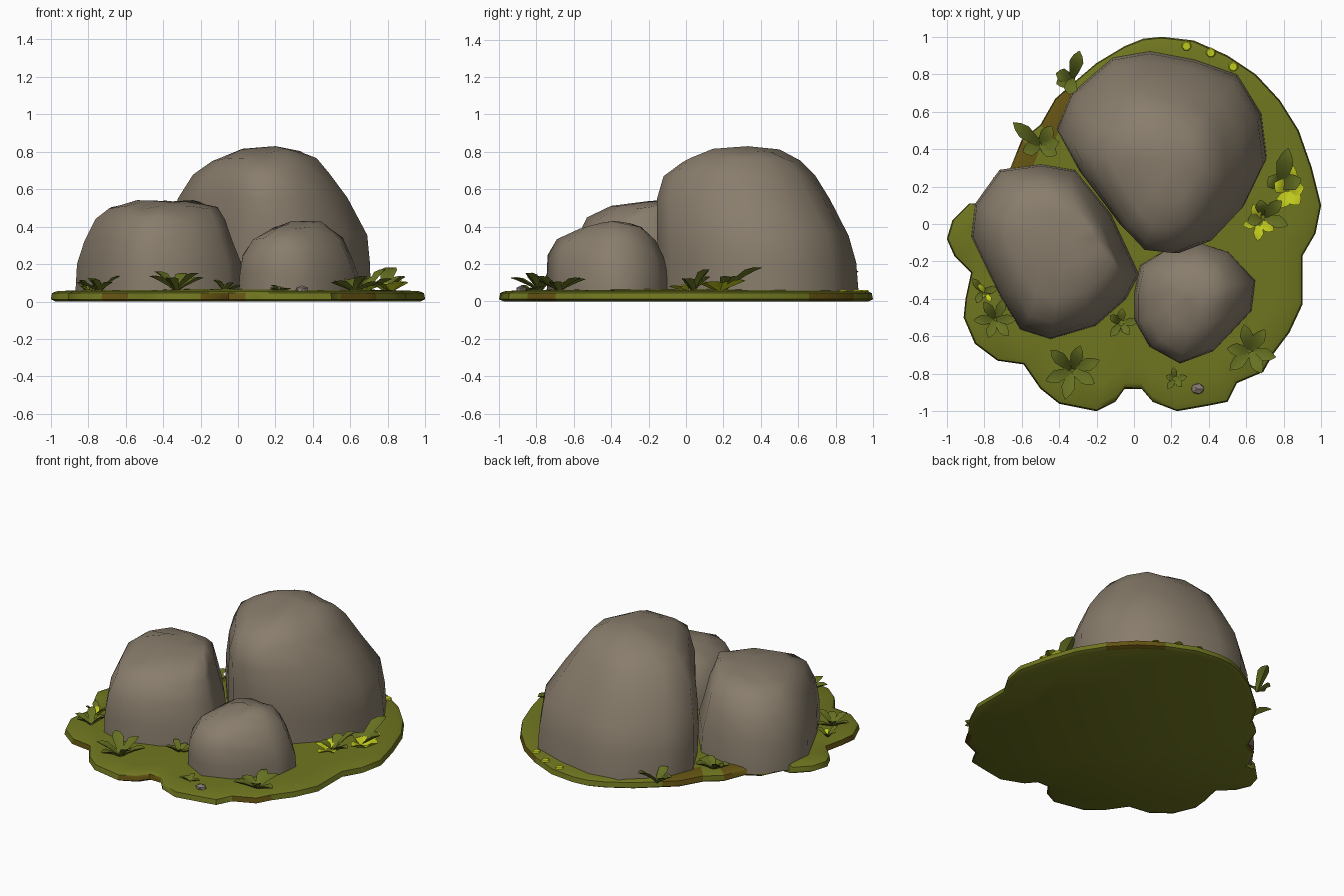
import bpy, bmesh, math, random
from mathutils import Vector

if "Cube" in bpy.data.objects:
    bpy.data.objects.remove(bpy.data.objects["Cube"])

random.seed(4)


def material(name, rgb):
    m = bpy.data.materials.new(name)
    m.diffuse_color = (*rgb, 1)
    m.use_nodes = True
    m.node_tree.nodes["Principled BSDF"].inputs["Base Color"].default_value = m.diffuse_color
    return m


ROCK = material("warm grey rock", (0.25, 0.205, 0.15))
MOSS = material("olive moss", (0.16, 0.18, 0.014))
SOIL = material("brown soil", (0.125, 0.085, 0.006))
LEAF = material("olive leaf", (0.135, 0.165, 0.016))
LIME = material("lime leaf", (0.52, 0.58, 0.012))
PEBBLE = material("pebble grey", (0.24, 0.19, 0.165))


def finish(name, bm, mats, angle=50):
    bmesh.ops.recalc_face_normals(bm, faces=bm.faces)
    me = bpy.data.meshes.new(name)
    bm.to_mesh(me)
    bm.free()
    for m in mats:
        me.materials.append(m)
    me.shade_smooth()
    me.set_sharp_from_angle(angle=math.radians(angle))
    ob = bpy.data.objects.new(name, me)
    bpy.context.collection.objects.link(ob)
    return ob


def loft(bm, rings):
    """Skin a stack of equal-length rings and close both ends."""
    vs = [[bm.verts.new(p) for p in r] for r in rings]
    n = len(vs[0])
    for a, b in zip(vs, vs[1:]):
        for i in range(n):
            bm.faces.new((a[i], a[(i + 1) % n], b[(i + 1) % n], b[i]))
    bottom = bm.faces.new(vs[0])
    top = bm.faces.new(vs[-1])
    return bottom, top


# Mossy ground slab with a lobed outline
outline = [(.15, 1), (.32, .98), (.5, .9), (.65, .8), (.78, .66), (.88, .5), (.95, .3), (1, .1),
           (.97, -.05), (.9, -.17), (.9, -.43), (.83, -.58), (.74, -.7), (.69, -.79), (.55, -.85),
           (.5, -.95), (.4, -.97), (.23, -1), (.1, -.95), (.04, -.88), (-.05, -.88), (-.1, -.95),
           (-.2, -1), (-.4, -.96), (-.5, -.88), (-.59, -.75), (-.73, -.73), (-.85, -.64),
           (-.91, -.5), (-.9, -.4), (-.87, -.26), (-.96, -.17), (-1, -.08), (-.97, .02),
           (-.88, .11), (-.82, .11), (-.75, .25), (-.66, .3), (-.6, .45), (-.5, .53), (-.42, .67),
           (-.34, .74), (-.2, .86), (-.05, .95), (.05, .99)]
bm = bmesh.new()
layers = [(0, .975), (.012, 1), (.045, .993), (.056, .965), (.06, .85), (.066, .6)]
loft(bm, [[(x * s, y * s, z) for x, y in outline] for z, s in layers])
# Bare soil shows along parts of the rim
SOIL_ARCS = [(40, 62), (112, 136), (148, 166), (198, 212), (226, 236), (258, 272), (306, 314)]
bm.normal_update()
for f in bm.faces:
    c = f.calc_center_median()
    a = math.degrees(math.atan2(c.y, c.x)) % 360
    on_rim = len(f.verts) == 4 and c.z < (.0595 if 112 < a < 166 else .05)
    f.material_index = int(on_rim and any(p < a < q for p, q in SOIL_ARCS))
finish("moss_ground", bm, [MOSS, SOIL])


def rock(name, plan, rings, apex):
    """Fit the plan outline into each ring's box: (z, x0, x1, y0, y1)."""
    xs, ys = [p[0] for p in plan], [p[1] for p in plan]
    x_lo, y_lo = min(xs), min(ys)
    w, d = max(xs) - x_lo, max(ys) - y_lo
    stack = []
    for z, x0, x1, y0, y1 in rings:
        stack.append([(x0 + (x - x_lo) / w * (x1 - x0), y0 + (y - y_lo) / d * (y1 - y0),
                       z + random.uniform(-.012, .012) * (z > .1)) for x, y in plan])
    bm = bmesh.new()
    top = loft(bm, stack)[1]
    tip = bmesh.ops.poke(bm, faces=[top])["verts"][0]
    tip.co = Vector(apex)
    finish(name, bm, [ROCK], 60)


# Three boulders
rock("large_boulder",
     [(-.41, .51), (-.33, .7), (-.11, .89), (.09, .925), (.33, .88), (.56, .8), (.69, .59),
      (.72, .35), (.6, .1), (.43, -.08), (.25, -.15), (.06, -.13), (-.07, 0), (-.29, .29)],
     [(.02, -.41, .71, -.14, .925), (.2, -.41, .705, -.15, .91), (.36, -.39, .69, -.155, .87),
      (.55, -.32, .585, -.155, .77), (.68, -.24, .49, -.12, .69), (.755, -.14, .42, -.02, .61),
      (.805, 0, .34, .12, .5)], (.2, .33, .83))
rock("left_boulder",
     [(-.87, -.07), (-.85, .1), (-.72, .28), (-.5, .31), (-.32, .28), (-.13, .05), (-.05, -.12),
      (.02, -.27), (-.05, -.4), (-.21, -.54), (-.45, -.61), (-.61, -.56), (-.72, -.38)],
     [(.02, -.87, .03, -.615, .32), (.2, -.86, .015, -.61, .31), (.33, -.82, -.03, -.59, .28),
      (.44, -.76, -.07, -.53, .23), (.5, -.69, -.11, -.4, .15), (.53, -.54, -.18, -.22, .06)],
     (-.35, -.1, .535))
rock("small_boulder",
     [(.01, -.36), (.04, -.22), (.19, -.13), (.35, -.1), (.51, -.15), (.65, -.3), (.63, -.46),
      (.43, -.67), (.25, -.735), (.09, -.65), (.01, -.51)],
     [(.02, 0, .65, -.74, -.1), (.15, .01, .64, -.745, -.1), (.24, .025, .605, -.74, -.12),
      (.33, .08, .56, -.69, -.16), (.39, .18, .5, -.57, -.22), (.418, .28, .45, -.46, -.3)],
     (.37, -.38, .43))


def leaf(bm, x, y, angle, length, rise, width):
    """Pointed leaf that arches outwards, with a diamond cross-section."""
    a = math.radians(angle)
    out, side = Vector((math.cos(a), math.sin(a), 0)), Vector((-math.sin(a), math.cos(a), 0))
    rings = []
    for t, w in [(0, .35), (.3, .75), (.6, 1), (.82, .65), (1, .06)]:
        p = Vector((x, y, .05)) + out * length * t
        p.z += rise * (1.7 * t - .7 * t * t)
        h = .5 * width * w
        up = Vector((0, 0, .22 * h))
        rings.append([p + side * h + up * 2, p + up, p - side * h + up * 2, p - up])
    loft(bm, rings)


def plant(name, x, y, leaves, mat, width=.07):
    bm = bmesh.new()
    for angle, length, rise in leaves:
        leaf(bm, x, y, angle, length, rise, width)
    finish(name, bm, [mat], 40)


def rosette(n, start, length, rise):
    return [(start + 360 * i / n + random.uniform(-10, 10), length * random.uniform(.85, 1.1),
             rise * random.uniform(.45, 1.1)) for i in range(n)]


# Leafy plants around the boulders
plant("front_left_plant", -.33, -.78, rosette(6, 20, .15, .1), LEAF)
plant("front_right_plant", .62, -.68, rosette(6, 50, .14, .1), LEAF)
plant("front_middle_plant", -.07, -.53, rosette(5, 10, .085, .06), LEAF, .045)
plant("left_plant", -.74, -.51, rosette(6, 0, .11, .08), LEAF, .055)
plant("left_lime_plant", -.79, -.37, rosette(4, 30, .06, .05), LIME, .03)
plant("left_sprout", -.81, -.36, rosette(3, 10, .08, .06), LEAF, .04)
plant("front_sprout", .22, -.83, rosette(5, 90, .06, .035), LEAF, .035)
plant("back_plant", -.33, .78, [(75, .15, .11), (165, .09, .06), (200, .09, .05), (260, .09, .08)],
      LEAF, .075)
plant("back_left_plant", -.5, .42, [(140, .19, .1), (60, .12, .06), (10, .1, .05), (200, .1, .04),
                                    (330, .1, .05)], LEAF, .075)
plant("right_plant", .78, .2, [(78, .21, .13), (20, .12, .08), (140, .08, .05)], LEAF, .09)
plant("right_lower_plant", .69, .04, [(40, .13, .12), (100, .09, .08), (-20, .14, .07),
                                      (200, .09, .05)], LEAF, .07)
plant("right_lime_plant", .82, .18, [(10, .09, .05), (80, .14, .06), (250, .1, .04),
                                     (310, .1, .05), (150, .08, .04)], LIME, .08)
plant("right_lower_lime_plant", .67, .01, [(265, .1, .03), (190, .09, .04), (110, .1, .05),
                                           (330, .09, .03)], LIME, .055)

# Lime moss spots on the back rim
bm = bmesh.new()
for x, y in [(.28, .95), (.41, .915), (.53, .84)]:
    disc = bmesh.ops.create_cone(bm, cap_ends=True, segments=7, radius1=.028, radius2=.022,
                                 depth=.008)["verts"]
    bmesh.ops.translate(bm, verts=disc, vec=(x, y, .058))
finish("lime_moss_spots", bm, [LIME])

# Pebble at the front
bm = bmesh.new()
bmesh.ops.create_icosphere(bm, subdivisions=1, radius=.04)
for v in bm.verts:
    v.co = Vector((v.co.x + .34, v.co.y * .8 - .88, v.co.z * .6 + .062))
finish("pebble", bm, [PEBBLE], 30)
